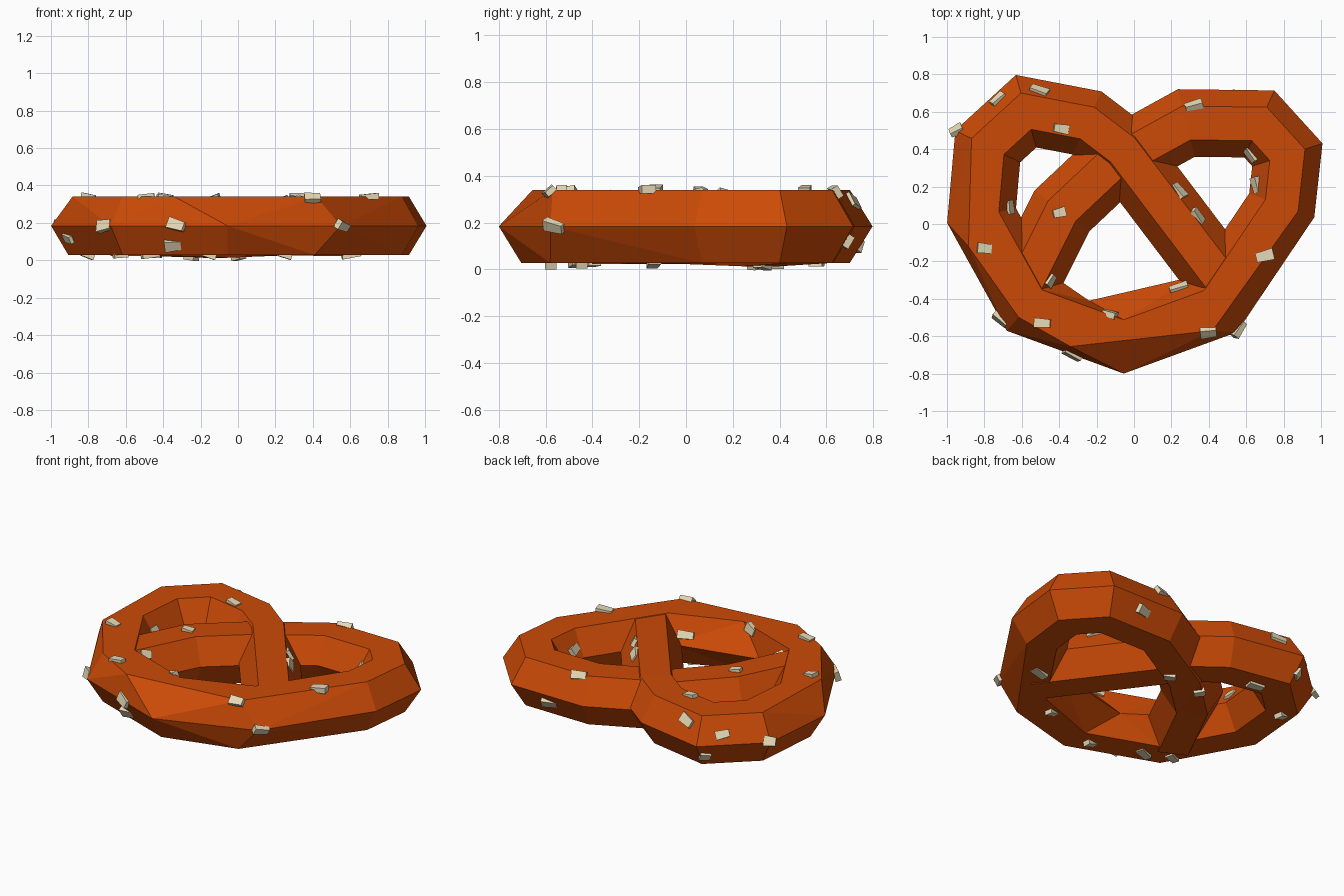
import bpy, bmesh, math, random
from mathutils import Vector, Matrix
from mathutils.bvhtree import BVHTree

if "Cube" in bpy.data.objects:
    bpy.data.objects.remove(bpy.data.objects["Cube"])

random.seed(4)
R, ZC = 0.18, 0.184


def material(name, rgb):
    m = bpy.data.materials.new(name)
    m.diffuse_color = (*rgb, 1)
    m.use_nodes = True
    m.node_tree.nodes["Principled BSDF"].inputs["Base Color"].default_value = m.diffuse_color
    return m


def make_object(name, bm, mat):
    me = bpy.data.meshes.new(name)
    bm.to_mesh(me)
    me.materials.append(mat)
    ob = bpy.data.objects.new(name, me)
    bpy.context.collection.objects.link(ob)
    return ob


crust = material("baked orange brown", (0.60, 0.068, 0.002))
salt = material("salt cream", (0.80, 0.70, 0.47))

# Dough: one strand, from the left end through the crossing, round the ring, to the right end
path = [(-.60, -.36, -.006), (-.385, .07, -.006), (-.12, .32, -.015), (.28, .54, 0),
        (.67, .535, 0), (.82, .37, 0), (.79, .10, 0), (.433, -.43, 0),
        (-.055, -.608, 0), (-.555, -.425, 0), (-.815, .045, 0), (-.782, .415, 0),
        (-.577, .603, 0), (-.25, .54, 0), (-.06, .395, 0), (.49, -.33, -.004)]
pts = [Vector(p) for p in path]
bm = bmesh.new()
rings = []
for i, p in enumerate(pts):
    a = (p - pts[i - 1]).xy.normalized() if i else None
    b = (pts[i + 1] - p).xy.normalized() if i < len(pts) - 1 else None
    a, b = a or b, b or a
    t = (a + b).normalized()
    miter = 1 / max(0.6, t.dot(a))            # keep the strand width at corners
    side = Vector((-t.y, t.x, 0)) * miter
    rings.append([bm.verts.new(p + Vector((0, 0, ZC)) + side * R * math.cos(k * math.pi / 3)
                               + Vector((0, 0, R * math.sin(k * math.pi / 3))))
                  for k in range(6)])
# Irregular hand-shaped corners along the front of the ring
for ring, k, x, y in [(8, 1, -.34, -.655), (7, 1, .42, -.57), (7, 5, .41, -.58),
                      (10, 1, -.885, -.12), (8, 3, -.24, -.41)]:
    rings[ring][k].co.xy = x, y
for r, s in zip(rings, rings[1:]):
    for k in range(6):
        bm.faces.new((r[k], r[(k + 1) % 6], s[(k + 1) % 6], s[k]))
bm.faces.new(rings[0])
bm.faces.new(rings[-1])
bmesh.ops.recalc_face_normals(bm, faces=bm.faces[:])
bmesh.ops.triangulate(bm, faces=bm.faces[:])
tree = BVHTree.FromBMesh(bm)
make_object("pretzel_dough", bm, crust)
bm.free()

# Salt grains: wedge-shaped blocks snapped to the nearest dough surface
spots = [(-.39, .51, .34), (-.50, .75, .31), (-.74, .68, .25), (-.95, .50, .19),
         (.32, .65, .34), (.27, .20, .33), (.35, .05, .32), (.66, .40, .22),
         (.64, .21, .25), (.70, -.17, .34), (.40, -.59, .34), (.57, -.57, .19),
         (-.13, -.48, .32), (.25, -.37, .22), (-.49, -.53, .34), (-.80, -.13, .34),
         (-.40, .06, .34), (-.66, .09, .25), (-.45, -.30, .30), (-.73, -.52, .19),
         (-.33, -.70, .19), (-.36, -.66, .06), (-.93, -.10, .10),
         # underside
         (-.156, -.58, .02), (-.47, -.47, .02), (.604, -.14, .02), (.0, .33, .02),
         (-.247, .30, .02), (-.805, .386, .02), (-.46, .56, .02), (-.64, .72, .10),
         (.50, .68, .12), (-.63, -.40, .02), (.25, -.45, .02)]
bm = bmesh.new()
for s in spots:
    loc, nor, _, _ = tree.find_nearest(Vector(s))
    rot = nor.to_track_quat('Z', 'Y').to_matrix().to_4x4()
    spin = (Matrix.Rotation(random.uniform(-.3, .3), 4, 'Z')
            @ Matrix.Rotation(random.uniform(-.3, .3), 4, 'Y'))
    size = Matrix.Diagonal((random.uniform(.065, .10), random.uniform(.05, .065), .036, 1))
    vs = bmesh.ops.create_cube(bm, size=1)["verts"]
    for v in vs:
        if v.co.x > 0:
            v.co.y *= 0.8
            v.co.z *= 0.7
    bmesh.ops.transform(bm, verts=vs, matrix=Matrix.Translation(loc) @ rot @ spin @ size)
make_object("salt_grains", bm, salt)
bm.free()
